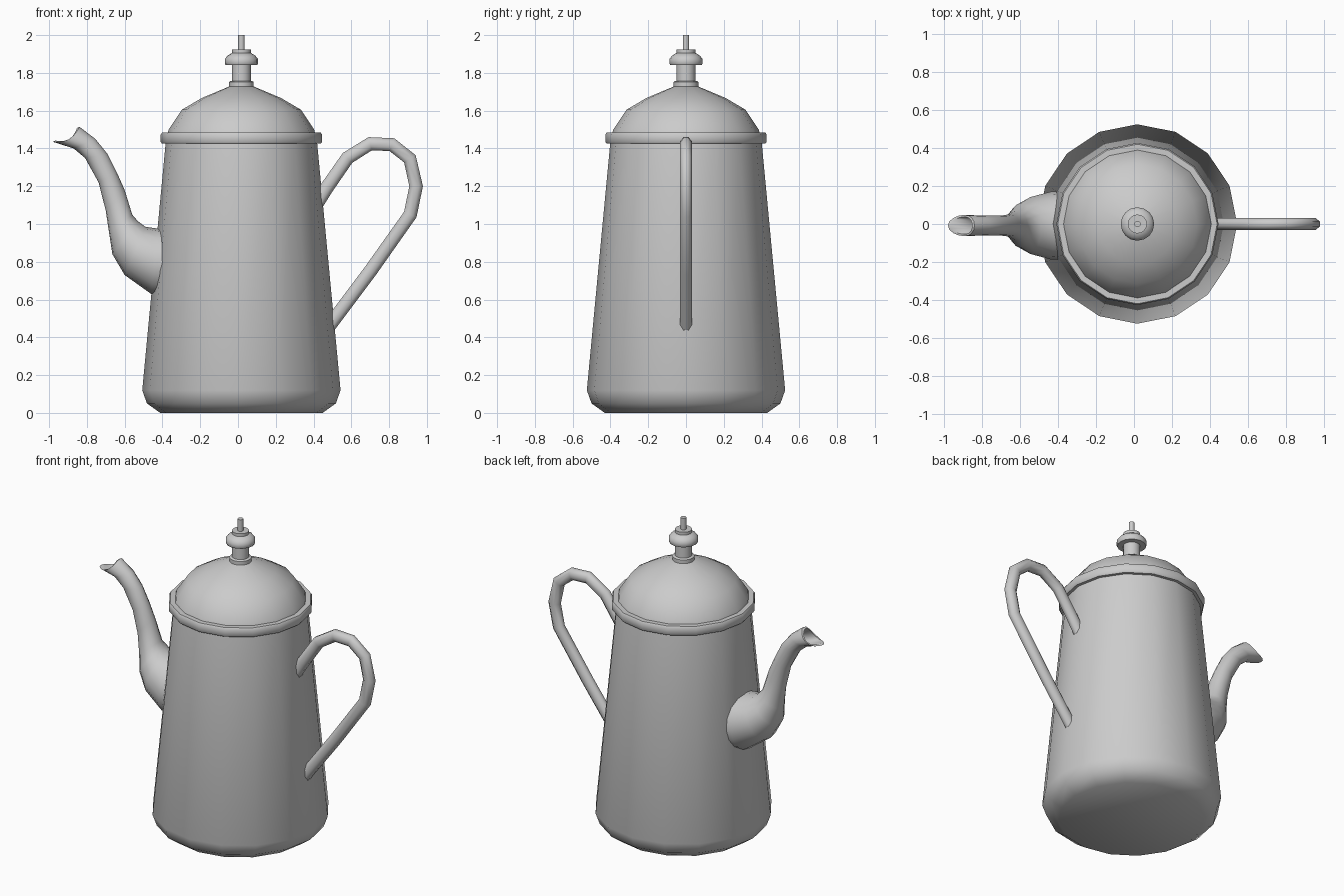
import bpy, bmesh, math
from mathutils import Vector

cube = bpy.data.objects.get("Cube")
if cube:
    bpy.data.objects.remove(cube)

metal = bpy.data.materials.new("grey metal")
metal.use_nodes = True
GREY = (0.6, 0.6, 0.6, 1)
metal.diffuse_color = GREY
metal.node_tree.nodes["Principled BSDF"].inputs["Base Color"].default_value = GREY

AXIS_X = 0.018


def loft(name, rings, cap_start=True, cap_end=True, angle=40):
    """Skin a list of equal-length rings of points."""
    bm = bmesh.new()
    loops = [[bm.verts.new(p) for p in ring] for ring in rings]
    n = len(loops[0])
    for a, b in zip(loops, loops[1:]):
        for i in range(n):
            j = (i + 1) % n
            bm.faces.new((a[i], a[j], b[j], b[i]))
    if cap_start:
        bm.faces.new(loops[0][::-1])
    if cap_end:
        bm.faces.new(loops[-1])
    bmesh.ops.recalc_face_normals(bm, faces=bm.faces)
    mesh = bpy.data.meshes.new(name)
    bm.to_mesh(mesh)
    bm.free()
    mesh.materials.append(metal)
    obj = bpy.data.objects.new(name, mesh)
    bpy.context.collection.objects.link(obj)
    bpy.ops.object.select_all(action='DESELECT')
    obj.select_set(True)
    bpy.context.view_layer.objects.active = obj
    bpy.ops.object.shade_smooth_by_angle(angle=math.radians(angle))
    return obj


def lathe(name, profile, sides=16, angle=40):
    """Turn a (radius, height) profile around the pot axis."""
    turns = [2 * math.pi * i / sides for i in range(sides)]
    return loft(name, [[(AXIS_X + r * math.cos(t), r * math.sin(t), z) for t in turns]
                       for r, z in profile], angle=angle)


# Pot, rim and domed lid
lathe("body", [(0.43, 0), (0.5, 0.05), (0.525, 0.12), (0.4, 1.44)], angle=60)
lathe("rim", [(0.39, 1.425), (0.42, 1.425), (0.427, 1.435), (0.427, 1.473),
              (0.42, 1.484), (0.39, 1.484)], angle=50)
lathe("lid", [(0.393, 1.47), (0.385, 1.5), (0.315, 1.605), (0.21, 1.667),
              (0.06, 1.73)], angle=50)

# Stacked knob on the lid
lathe("knob_foot", [(0.065, 1.722), (0.065, 1.752), (0.058, 1.757)])
lathe("knob_neck", [(0.05, 1.75), (0.05, 1.85)])
lathe("knob_bulb", [(0.084, 1.843), (0.088, 1.85), (0.088, 1.873), (0.075, 1.89),
                    (0.05, 1.906)])
lathe("knob_collar", [(0.05, 1.9), (0.05, 1.925)])
lathe("knob_pin", [(0.017, 1.92), (0.017, 2.0)], sides=12)

# Handle: oval section swept along a bent path
path = [Vector((x, 0, z)) for x, z in (
    (0.40, 1.08), (0.47, 1.192), (0.58, 1.35), (0.70, 1.425), (0.815, 1.42),
    (0.91, 1.345), (0.943, 1.2), (0.912, 1.05), (0.70, 0.75), (0.46, 0.43))]
rings = []
for i, p in enumerate(path):
    before = (p - path[max(i - 1, 0)]).normalized()
    after = (path[min(i + 1, len(path) - 1)] - p).normalized()
    side = (before + after).normalized().cross(Vector((0, 1, 0)))
    rings.append([p + side * 0.039 * math.cos(t) + Vector((0, 0.033 * math.sin(t), 0))
                  for t in (math.pi * (k + 0.5) / 4 for k in range(8))])
loft("handle", rings, angle=60)


# Spout: oval rings given by lower point, upper point, half width and sag
def spout_ring(low, high, half_width, sag=0.0, shrink=1.0, sides=16):
    low, high = Vector((low[0], 0, low[1])), Vector((high[0], 0, high[1]))
    mid, half = (low + high) / 2, (high - low) / 2
    dip = Vector((half.z, 0, -half.x)).normalized() * sag
    ring = []
    for k in range(sides):
        t = 2 * math.pi * k / sides
        ring.append(mid + half * shrink * math.cos(t) + dip * math.sin(t) ** 2
                    + Vector((0, half_width * shrink * math.sin(t) - 0.008, 0)))
    return ring


sections = [
    ((-0.38, 0.61), (-0.36, 0.97), 0.18),
    ((-0.46, 0.63), (-0.42, 0.975), 0.178),
    ((-0.60, 0.73), (-0.49, 0.985), 0.15),
    ((-0.665, 0.84), (-0.53, 1.015), 0.115),
    ((-0.682, 0.95), (-0.56, 1.05), 0.08),
    ((-0.70, 1.07), (-0.60, 1.18), 0.06),
    ((-0.738, 1.22), (-0.64, 1.27), 0.054),
    ((-0.81, 1.35), (-0.69, 1.37), 0.052),
    ((-0.87, 1.40), (-0.755, 1.45), 0.053),
    ((-0.98, 1.435), (-0.84, 1.515), 0.056, 0.03),
]
rings = [spout_ring(*s) for s in sections]
# Hollow mouth inside the lip
rings += [spout_ring(*s, shrink=0.82) for s in reversed(sections[-4:])]
loft("spout", rings, angle=60)
